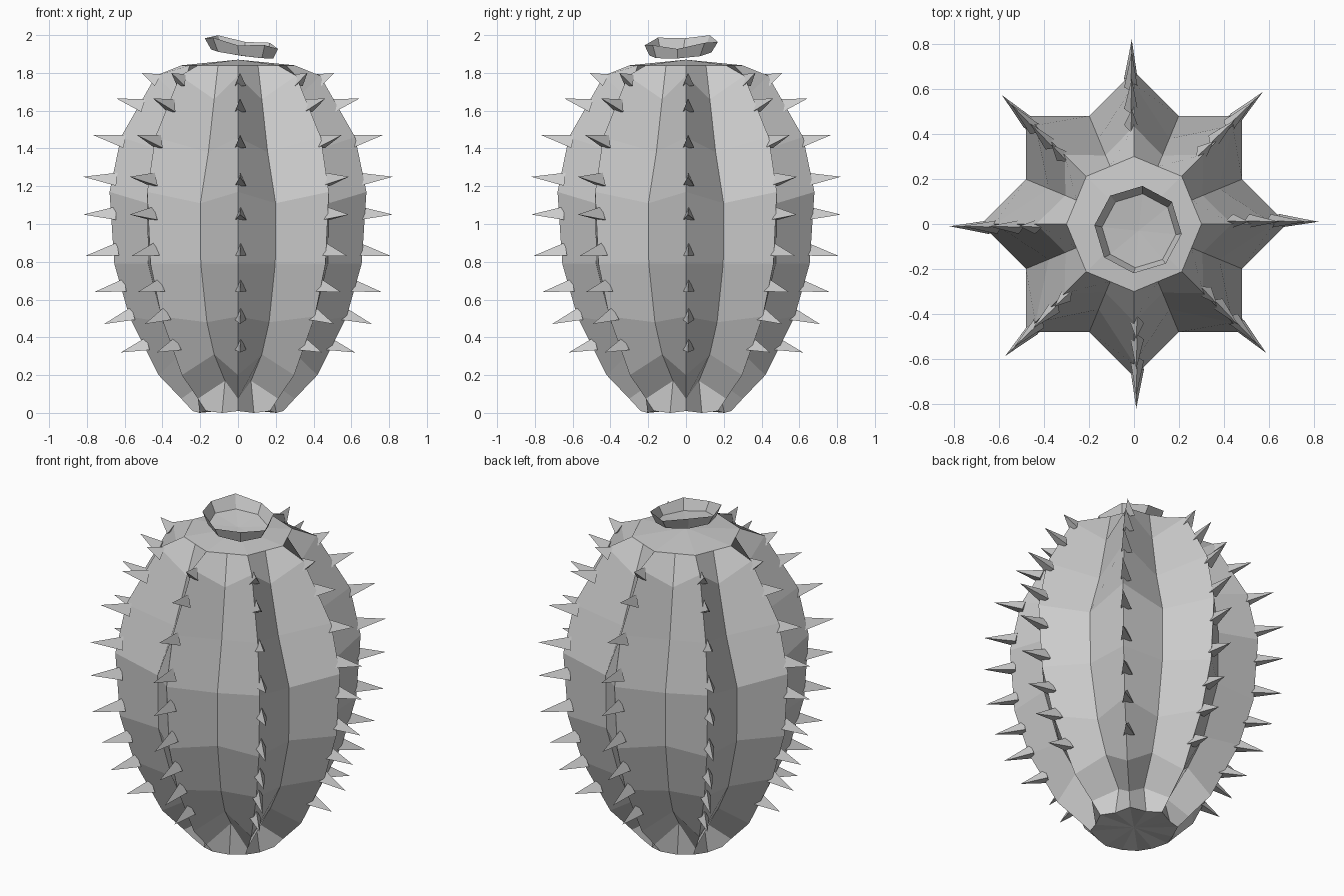
import bpy
import bmesh
from math import cos, sin, pi
from mathutils import Vector

cube = bpy.data.objects.get("Cube")
if cube:
    bpy.data.objects.remove(cube, do_unlink=True)

RIDGES = 8

grey = bpy.data.materials.new("pale grey")
grey.use_nodes = True
colour = (0.6, 0.6, 0.6, 1)
grey.diffuse_color = colour
grey.node_tree.nodes["Principled BSDF"].inputs["Base Color"].default_value = colour


def finish(name, bm):
    bmesh.ops.recalc_face_normals(bm, faces=bm.faces)
    mesh = bpy.data.meshes.new(name)
    bm.to_mesh(mesh)
    bm.free()
    mesh.materials.append(grey)
    obj = bpy.data.objects.new(name, mesh)
    bpy.context.collection.objects.link(obj)
    return obj


def polar(r, angle, z):
    return Vector((r * cos(angle), r * sin(angle), z))


def bridge(bm, low, high):
    n = len(low)
    for i in range(n):
        j = (i + 1) % n
        bm.faces.new((low[i], low[j], high[j], high[i]))


def fan(bm, ring, centre):
    tip = bm.verts.new(centre)
    for i in range(len(ring)):
        bm.faces.new((ring[i], ring[(i + 1) % len(ring)], tip))


# Ribbed body: ridge and valley profiles as (radius, height), bottom to top
ridge = [(.24, .01), (.42, .2), (.575, .51), (.655, .79), (.68, 1.17),
         (.62, 1.46), (.435, 1.785), (.30, 1.84)]
valley = [(.22, 0), (.18, .17), (.33, .31), (.515, .79), (.52, 1.11),
          (.41, 1.38), (.33, 1.66), (.277, 1.84)]
valley.insert(3, (.43, .48))
ridge.insert(1, (.30, .075))

bm = bmesh.new()
rings = []
for out, dip in zip(ridge, valley):
    ring = []
    for k in range(2 * RIDGES):
        r, z = dip if k % 2 else out
        ring.append(bm.verts.new(polar(r, k * pi / RIDGES, z)))
    rings.append(ring)
for low, high in zip(rings, rings[1:]):
    bridge(bm, low, high)
fan(bm, rings[-1], (0, 0, 1.87))
fan(bm, rings[0], (0, 0, .02))
finish("body", bm)


def ridge_radius(z):
    for (r0, z0), (r1, z1) in zip(ridge, ridge[1:]):
        if z0 <= z <= z1:
            return r0 + (r1 - r0) * (z - z0) / (z1 - z0)
    return ridge[-1][0]


# Spines: (root height, tip radius, tip height) repeated on every ridge
spines = [(.36, .62, .32), (.52, .71, .47), (.67, .76, .64), (.86, .81, .83),
          (1.05, .82, 1.05), (1.23, .82, 1.25), (1.43, .765, 1.47),
          (1.62, .645, 1.665), (1.755, .51, 1.8)]
bm = bmesh.new()
for k in range(RIDGES):
    a = k * 2 * pi / RIDGES
    side = polar(1, a + pi / 2, 0)
    for z, tip_r, tip_z in spines:
        root = polar(ridge_radius(z) - .025, a, z) + side * .014
        tip = polar(tip_r, a, tip_z) + side * .01
        up = side.cross(root - tip).normalized()
        if up.z < 0:
            up = -up
        base = [bm.verts.new(root + side * s + up * h)
                for s, h in ((0, .042), (-.03, -.028), (.03, -.028))]
        fan(bm, base, tip)
        bm.faces.new(base)
finish("spines", bm)

# Tilted flower dish on the crown
bm = bmesh.new()
rim, floor = [], []
for k in range(8):
    a = k * pi / 4 - .1
    p = polar(.195, a, 0) + Vector((.018, -.025, 0))
    wave = .012 if k % 2 else -.006
    rim.append(bm.verts.new((p.x, p.y, 1.965 - .14 * p.x + .06 * p.y + wave)))
    q = polar(.165, a, 0) + Vector((.022, -.03, 0))
    floor.append(bm.verts.new((q.x, q.y, 1.905 - .14 * q.x + .06 * q.y)))
bridge(bm, floor, rim)
fan(bm, floor, (.02, -.03, 1.89))
finish("flower", bm)
